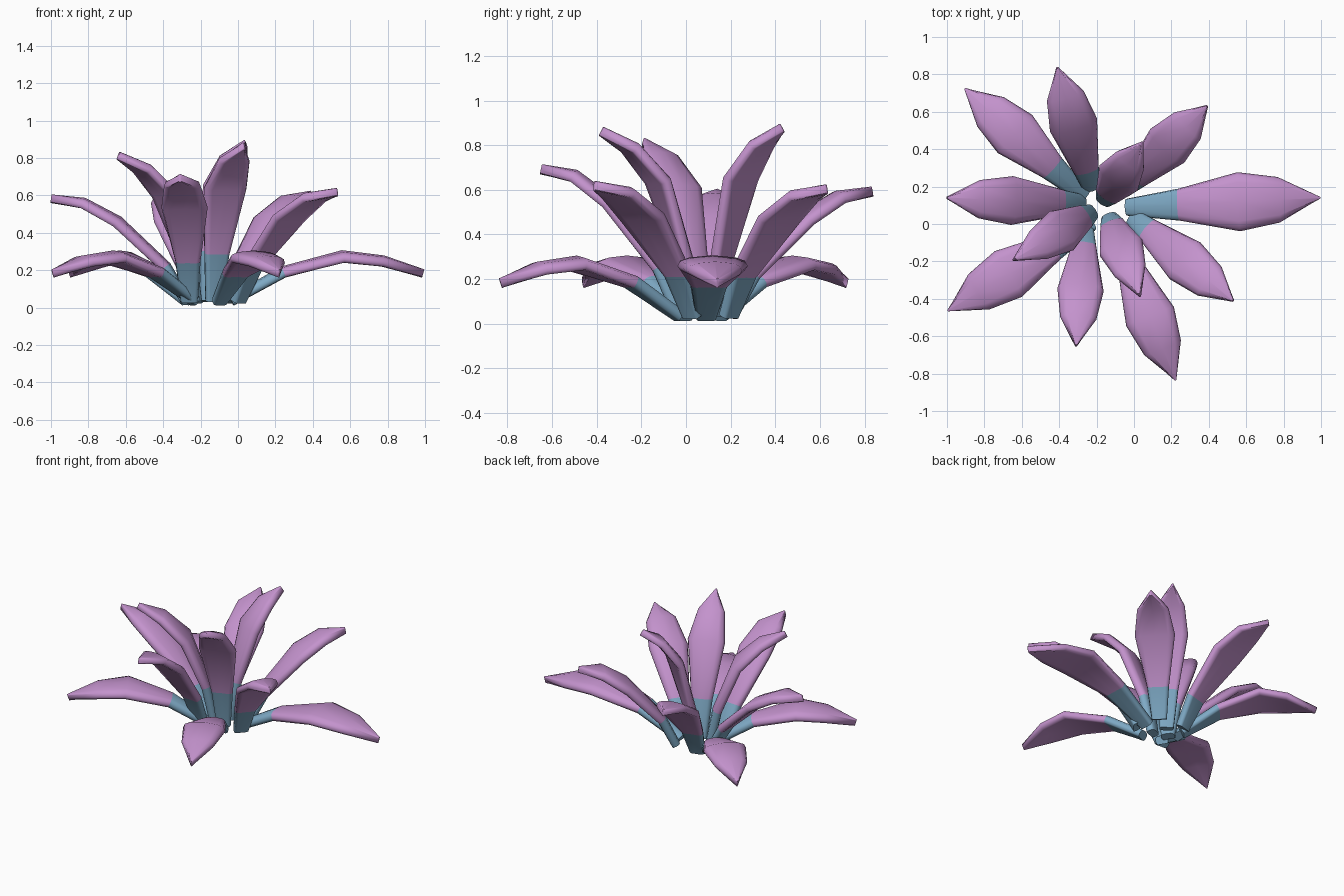
import bpy, bmesh, math
from mathutils import Vector

if "Cube" in bpy.data.objects:
    bpy.data.objects.remove(bpy.data.objects["Cube"])


def material(name, rgb):
    m = bpy.data.materials.new(name)
    m.diffuse_color = (*rgb, 1)
    m.use_nodes = True
    m.node_tree.nodes["Principled BSDF"].inputs["Base Color"].default_value = m.diffuse_color
    return m


violet = material("violet leaf", (0.55, 0.29, 0.61))
blue = material("blue leaf base", (0.21, 0.40, 0.56))

# Tier profiles, one row per ring: distance along leaf, height fraction, half width, half thickness
LOW = [(0, 0, .046, .028), (.27, 1.03, .086, .03), (.58, 1.58, .158, .03),
       (.79, 1.42, .122, .028), (1, 1, .006, .023)]
MID = [(0, 0, .048, .028), (.15, .33, .070, .03), (.51, .77, .128, .03),
       (.76, .95, .100, .028), (1, 1, .006, .023)]
HIGH = [(0, 0, .045, .028), (.10, .31, .070, .03), (.37, .73, .122, .03),
        (.68, .91, .088, .028), (1, 1, .006, .023)]
BASE_Z = 0.034
SIDES = 12


def spow(v, p):
    return math.copysign(abs(v) ** p, v)


# One leaf: rounded, slightly arched cross-sections lofted along a bent spine
def leaf(name, base, tip, profile, scale=1.0):
    b = Vector((*base, BASE_Z))
    t = Vector(tip)
    t.z -= 0.008
    flat = Vector((t.x - b.x, t.y - b.y, 0))
    side = Vector((-flat.y, flat.x, 0)).normalized()
    spine = [b + flat * s + Vector((0, 0, (t.z - b.z) * f)) for s, f, _, _ in profile]
    bm = bmesh.new()
    rings = []
    last = len(spine) - 1
    for i, (p, row) in enumerate(zip(spine, profile)):
        tangent = (spine[min(i + 1, last)] - spine[max(i - 1, 0)]).normalized()
        normal = tangent.cross(side)
        w, h = row[2] * scale, row[3]
        ring = []
        for k in range(SIDES):
            a = math.tau * k / SIDES
            u, v = spow(math.cos(a), .6), spow(math.sin(a), .5)
            lift = h * v + 0.12 * w * (0.5 - u * u)
            ring.append(bm.verts.new(p + side * (w * u) + normal * lift))
        rings.append(ring)
    for i in range(last):
        for k in range(SIDES):
            n = (k + 1) % SIDES
            f = bm.faces.new((rings[i][k], rings[i][n], rings[i + 1][n], rings[i + 1][k]))
            f.material_index = 1 if i == 0 else 0
    bm.faces.new(rings[0]).material_index = 1
    bm.faces.new(rings[-1])
    bmesh.ops.recalc_face_normals(bm, faces=bm.faces)
    me = bpy.data.meshes.new(name)
    bm.to_mesh(me)
    bm.free()
    me.materials.append(violet)
    me.materials.append(blue)
    ob = bpy.data.objects.new(name, me)
    bpy.context.collection.objects.link(ob)
    bpy.ops.object.select_all(action='DESELECT')
    ob.select_set(True)
    bpy.context.view_layer.objects.active = ob
    bpy.ops.object.shade_smooth_by_angle(angle=math.radians(65))


# Outer drooping leaves
leaf("outer_leaf_1", (-.035, .09), (.99, .14, .19), LOW)
leaf("outer_leaf_2", (-.27, .15), (-.90, .72, .19), LOW, .87)
leaf("outer_leaf_3", (-.23, .00), (-.99, -.46, .19), LOW, .9)
leaf("outer_leaf_4", (-.10, -.03), (.22, -.83, .19), LOW, .87)

# Middle leaves
leaf("middle_leaf_1", (-.05, .19), (.39, .63, .61), MID)
leaf("middle_leaf_2", (-.23, .20), (-.41, .835, .60), MID, 1.02)
leaf("middle_leaf_3", (-.28, .11), (-1.0, .14, .59), MID, 1.02)
leaf("middle_leaf_4", (-.26, -.03), (-.31, -.65, .70), MID, .97)
leaf("middle_leaf_5", (.0, .03), (.53, -.41, .625), MID)

# Inner upright leaves
leaf("inner_leaf_1", (-.16, .13), (.04, .43, .885), HIGH)
leaf("inner_leaf_2", (-.23, .06), (-.64, -.19, .82), HIGH)
leaf("inner_leaf_3", (-.13, .03), (.03, -.38, .87), HIGH)
